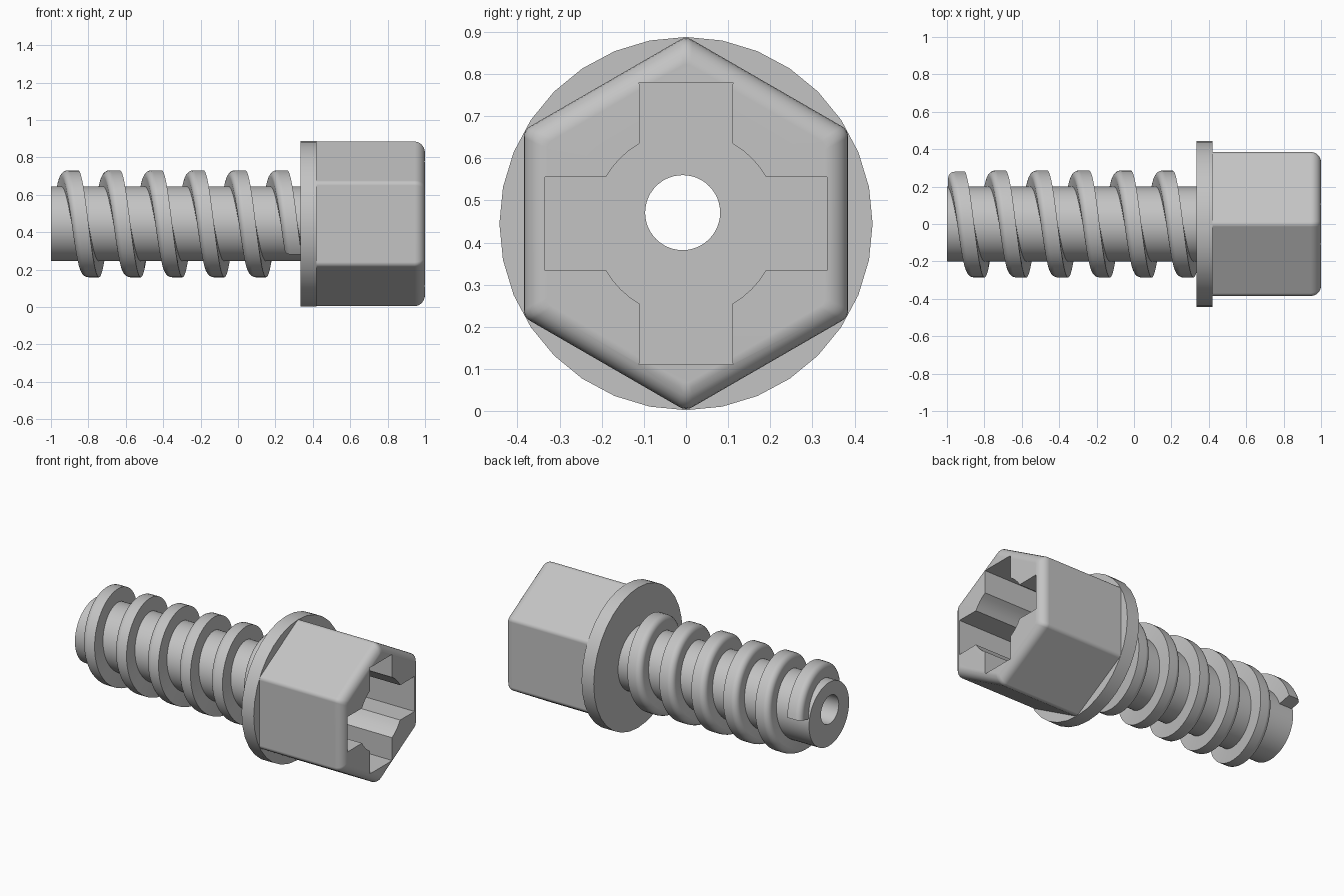
import bpy, bmesh
from math import sin, cos, pi, radians

if "Cube" in bpy.data.objects:
    bpy.data.objects.remove(bpy.data.objects["Cube"])

AXIS = 0.445          # height of the long axis

gray = bpy.data.materials.new("plain gray")
gray.use_nodes = True
color = (0.55, 0.55, 0.55, 1)
gray.diffuse_color = color
gray.node_tree.nodes["Principled BSDF"].inputs["Base Color"].default_value = color


def loft(name, rings):
    """Skin a list of equal-sized point rings and cap both ends."""
    bm = bmesh.new()
    loops = [[bm.verts.new(p) for p in ring] for ring in rings]
    n = len(loops[0])
    for a, b in zip(loops, loops[1:]):
        for i in range(n):
            j = (i + 1) % n
            bm.faces.new((a[i], a[j], b[j], b[i]))
    bm.faces.new(loops[0])
    bm.faces.new(loops[-1])
    bmesh.ops.recalc_face_normals(bm, faces=bm.faces)
    mesh = bpy.data.meshes.new(name)
    bm.to_mesh(mesh)
    bm.free()
    obj = bpy.data.objects.new(name, mesh)
    obj.data.materials.append(gray)
    bpy.context.collection.objects.link(obj)
    return obj


def prism(name, outline, x0, x1):
    return loft(name, [[(x, y, z + AXIS) for y, z in outline] for x in (x0, x1)])


def circle(r, n, y=0, z=0):
    return [(y + r * sin(2 * pi * i / n), z + r * cos(2 * pi * i / n)) for i in range(n)]


def activate(obj):
    bpy.ops.object.select_all(action='DESELECT')
    obj.select_set(True)
    bpy.context.view_layer.objects.active = obj


def cut(obj, cutter):
    mod = obj.modifiers.new("cut", 'BOOLEAN')
    mod.operation, mod.solver, mod.object = 'DIFFERENCE', 'EXACT', cutter
    activate(obj)
    bpy.ops.object.modifier_apply(modifier=mod.name)


# Hexagonal head: rounded corners, filleted outer end
FLAT, CORNER, FILLET = 0.385, 0.03, 0.055
hexagon = []
for k in range(6):
    mid = k * pi / 3
    reach = (FLAT - CORNER) / cos(pi / 6)
    for s in range(5):
        a = mid + radians(-30 + 15 * s)
        hexagon.append((reach * sin(mid) + CORNER * sin(a),
                        reach * cos(mid) + CORNER * cos(a)))
stations = [(0.41, 1)]
for s in range(7):
    t = s * pi / 12
    stations.append((1 - FILLET + FILLET * sin(t), 1 - FILLET * (1 - cos(t)) / FLAT))
head = loft("hex_head", [[(x, y * k, z * k + AXIS) for y, z in hexagon] for x, k in stations])

# Flange and shaft
flange = prism("flange", circle(0.443, 32), 0.335, 0.42)
shaft = prism("shaft", circle(0.2, 64), -1, 0.34)

# Cross-shaped socket with a round centre
ARM, HALF, ROUND = 0.335, 0.111, 0.22
quarter = [(-HALF, ARM), (HALF, ARM)]
first = pi / 6
for s in range(5):
    a = first + s * (pi / 2 - 2 * first) / 4
    quarter.append((ROUND * sin(a), ROUND * cos(a)))
cross = []
for k in range(4):
    c, s = round(cos(k * pi / 2)), round(sin(k * pi / 2))
    cross += [(y * c + z * s, z * c - y * s) for y, z in quarter]
socket = prism("socket_cutter", cross, 0.45, 1.1)

# Bore through everything, slightly above the axis
bore = prism("bore_cutter", circle(0.089, 48, -0.008, 0.026), -1.1, 1.1)
cut(head, socket)
for part in (head, flange, shaft):
    cut(part, bore)
for cutter in (socket, bore):
    bpy.data.objects.remove(cutter)

# Helical thread: square section with a rounded crest on the tip side
PITCH, CREST, ROOT, WIDE, SOFT = 0.2235, 0.286, 0.185, 0.045, 0.035
section = [(WIDE, ROOT), (WIDE, CREST)]
for s in range(6):
    t = s * pi / 10
    section.append((-WIDE + SOFT - SOFT * sin(t), CREST - SOFT + SOFT * cos(t)))
section.append((-WIDE, ROOT))
start, end = radians(-78), radians(5 * 360 + 125)
steps = 340
rings = []
for i in range(steps + 1):
    a = start + (end - start) * i / steps
    x = -0.9 + PITCH * a / (2 * pi)
    rings.append([(x + u, -r * sin(a), AXIS + r * cos(a)) for u, r in section])
thread = loft("thread", rings)

# Smooth rounds, crisp edges
for part in (head, flange, shaft, thread):
    activate(part)
    bpy.ops.object.shade_smooth_by_angle(angle=radians(28))
    part.modifiers.new("clean shading", 'WEIGHTED_NORMAL').keep_sharp = True
